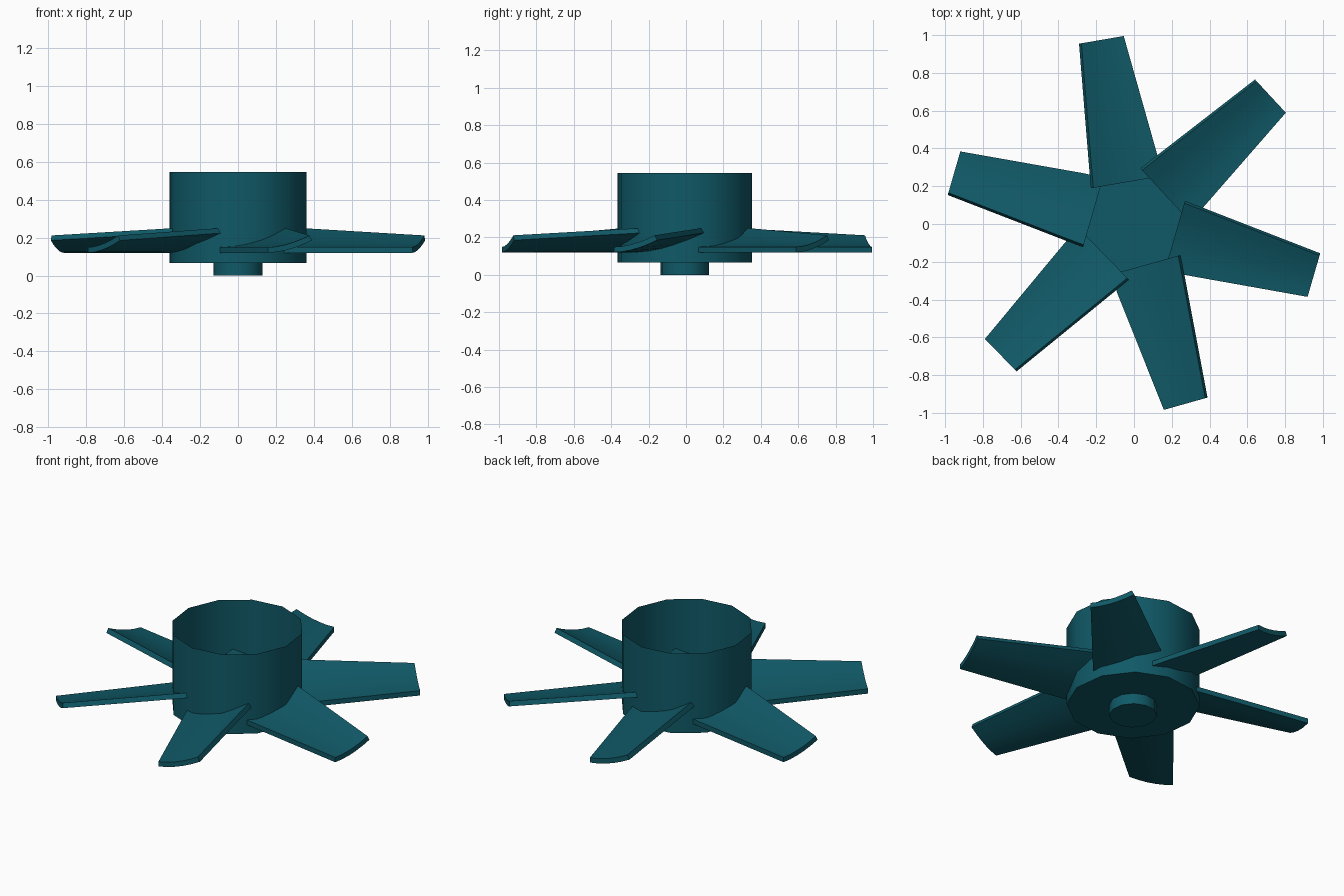
import bpy, bmesh, math

if "Cube" in bpy.data.objects:
    bpy.data.objects.remove(bpy.data.objects["Cube"])

TEAL = bpy.data.materials.new("teal")
TEAL.diffuse_color = (0.005, 0.1, 0.135, 1)
TEAL.use_nodes = True
TEAL.node_tree.nodes["Principled BSDF"].inputs["Base Color"].default_value = TEAL.diffuse_color
CY = -0.007


def finish(name, bm, angle):
    bmesh.ops.recalc_face_normals(bm, faces=bm.faces)
    me = bpy.data.meshes.new(name)
    bm.to_mesh(me)
    bm.free()
    me.materials.append(TEAL)
    ob = bpy.data.objects.new(name, me)
    bpy.context.collection.objects.link(ob)
    bpy.ops.object.select_all(action='DESELECT')
    ob.select_set(True)
    bpy.context.view_layer.objects.active = ob
    bpy.ops.object.shade_smooth_by_angle(angle=math.radians(angle))
    return ob


def cup(name, radius, z0, z1, phase, cap_z):
    """12-sided tube closed at one end only."""
    bm = bmesh.new()
    angs = [math.radians(phase + 30 * i) for i in range(12)]
    rings = {z: [bm.verts.new((radius * math.cos(a), CY + radius * math.sin(a), z))
                 for a in angs] for z in (z0, z1)}
    for i in range(12):
        j = (i + 1) % 12
        bm.faces.new((rings[z0][i], rings[z0][j], rings[z1][j], rings[z1][i]))
    bm.faces.new(rings[cap_z])
    return finish(name, bm, 35)


def section(low, high, rise, n=5, thick=0.029):
    """Closed curved cross-section of a blade as (across, z) points."""
    bottom, top = [], []
    w = high - low
    for i in range(n + 1):
        s = i / n
        u, z = low + w * s, 0.12 + rise * s ** 1.8
        slope = rise * 1.8 * s ** 0.8 / w
        k = thick / math.hypot(1, slope)
        bottom.append((u, z))
        top.append((u - k * slope, z + k))
    return bottom + top[::-1]


def blade(name, degrees):
    bm = bmesh.new()
    a = math.radians(degrees)
    c, s = math.cos(a), math.sin(a)
    # radius, low edge, high edge, rise of the high edge
    stations = [(0.225, -0.190, 0.193, 0.107),
                (0.333, -0.184, 0.184, 0.102),
                (0.990, -0.114, 0.126, 0.065)]
    rings = [[bm.verts.new((r * c - u * s, r * s + u * c, z))
              for u, z in section(lo, hi, h)] for r, lo, hi, h in stations]
    n = len(rings[0])
    for p, q in zip(rings, rings[1:]):
        for i in range(n):
            j = (i + 1) % n
            bm.faces.new((p[i], p[j], q[j], q[i]))
    # end faces as quad strips
    for ring in (rings[0], rings[-1]):
        for i in range(n // 2 - 1):
            bm.faces.new((ring[i], ring[i + 1], ring[n - 2 - i], ring[n - 1 - i]))
    return finish(name, bm, 30)


# Open-topped hub and the short shaft under it
cup("hub", 0.364, 0.065, 0.545, -8, 0.065)
cup("shaft", 0.131, 0.0, 0.065, -8, 0.0)

# Six curved blades, slightly unevenly spaced
for i, ang in enumerate((42.8, 99.7, 163.9, 224.2, 285.7, 343.8)):
    blade(f"blade_{i + 1}", ang)
